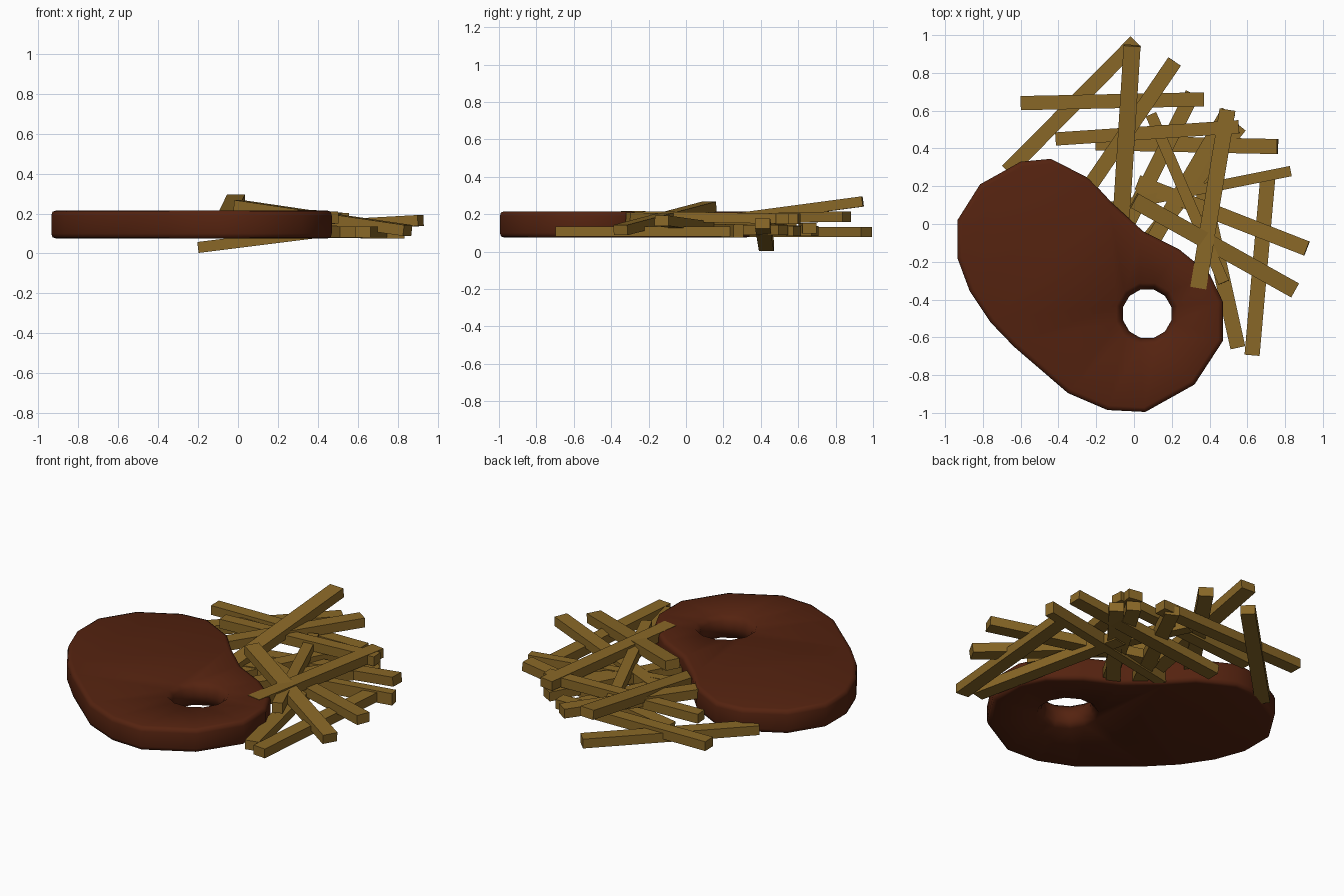
import bpy, bmesh, math
from mathutils import Vector

if "Cube" in bpy.data.objects:
    bpy.data.objects.remove(bpy.data.objects["Cube"])


def material(name, rgb):
    m = bpy.data.materials.new(name)
    m.diffuse_color = (*rgb, 1)
    m.use_nodes = True
    m.node_tree.nodes["Principled BSDF"].inputs["Base Color"].default_value = m.diffuse_color
    return m


meat = material("seared brown", (0.09, 0.0165, 0.005))
potato = material("golden potato", (0.25, 0.137, 0.02))


def add_object(name, bm, mat):
    bmesh.ops.recalc_face_normals(bm, faces=bm.faces[:])
    me = bpy.data.meshes.new(name)
    bm.to_mesh(me)
    bm.free()
    me.materials.append(mat)
    ob = bpy.data.objects.new(name, me)
    bpy.context.collection.objects.link(ob)
    return ob


# Steak: kidney outline (counter-clockwise) with a round bone hole
outline = [Vector(p) for p in reversed([
    (-.935, .02), (-.815, .21), (-.68, .285), (-.6, .33), (-.44, .345),
    (-.235, .24), (-.115, .11), (.05, -.04), (.24, -.135), (.40, -.265),
    (.47, -.41), (.47, -.62), (.32, -.85), (.06, -.995), (-.14, -.985),
    (-.35, -.895), (-.635, -.65), (-.76, -.52), (-.87, -.355), (-.935, -.18)])]


def inset(points, d):
    out = []
    for i, p in enumerate(points):
        t = (points[(i + 1) % len(points)] - points[i - 1]).normalized()
        out.append(p + Vector((-t.y, t.x)) * d)
    return out


def circle(r, n=12):
    return [Vector((.07 + r * math.cos(math.tau * (i + .5) / n),
                    -.475 + r * math.sin(math.tau * (i + .5) / n))) for i in range(n)]


def wall(bm, rings):
    """Skin a stack of (points, z) rings; return bottom and top edge loops."""
    loops = [[bm.verts.new((p.x, p.y, z)) for p in pts] for pts, z in rings]
    for a, b in zip(loops, loops[1:]):
        for i in range(len(a)):
            j = (i + 1) % len(a)
            bm.faces.new((a[i], a[j], b[j], b[i]))
    return [[bm.edges.get((l[i - 1], l[i])) for i in range(len(l))]
            for l in (loops[0], loops[-1])]


bm = bmesh.new()
outer = wall(bm, [(inset(outline, d), z) for d, z in
                  [(.025, .075), (.006, .081), (0, .1), (0, .19), (.006, .209), (.025, .215)]])
hole = wall(bm, [(circle(r), z) for r, z in
                 [(.168, .075), (.143, .105), (.133, .145), (.143, .185), (.168, .215)]])
for k in (0, 1):
    bmesh.ops.triangle_fill(bm, edges=outer[k] + hole[k], use_beauty=True)
steak = add_object("steak", bm, meat)
for poly in steak.data.polygons:
    poly.use_smooth = True


# Fries: square-cut sticks between two end points
def fry(name, a, b, w=.08, h=.055):
    a, b = Vector(a), Vector(b)
    bm = bmesh.new()
    bmesh.ops.create_cube(bm, size=1)
    bmesh.ops.scale(bm, vec=((b - a).length, w, h), verts=bm.verts)
    ob = add_object(name, bm, potato)
    ob.rotation_mode = 'QUATERNION'
    ob.rotation_quaternion = (b - a).to_track_quat('X', 'Z')
    ob.location = (a + b) / 2


fries = [
    ((.01, .965, .105), (-.67, .28, .105)),
    ((-.01, .945, .268), (-.07, 0, .142), .09),
    ((.215, .86, .187), (-.33, .06, .175)),
    ((-.6, .64, .125), (.37, .66, .125), .075),
    ((-.415, .45, .165), (.555, .515, .175), .07),
    ((-.2, .43, .03), (.76, .41, .15)),
    ((.83, .28, .11), (-.12, .09, .115), .055, .07),
    ((.915, -.13, .165), (.02, .22, .115)),
    ((.85, -.35, .115), (0, .125, .24), .085),
    ((.625, -.695, .107), (.71, .265, .107)),
    ((.55, -.655, .107), (.34, .29, .107)),
    ((.09, .58, .15), (.475, -.31, .18), .06, .06),
    ((.495, .605, .175), (.34, -.34, .19), .085),
    ((.31, .69, .11), (-.12, -.17, .12)),
    ((.56, .52, .115), (-.04, -.23, .115)),
    ((.5, .595, .11), (.01, -.24, .13)),
]
for i, f in enumerate(fries):
    fry(f"fry_{i + 1}", *f)
